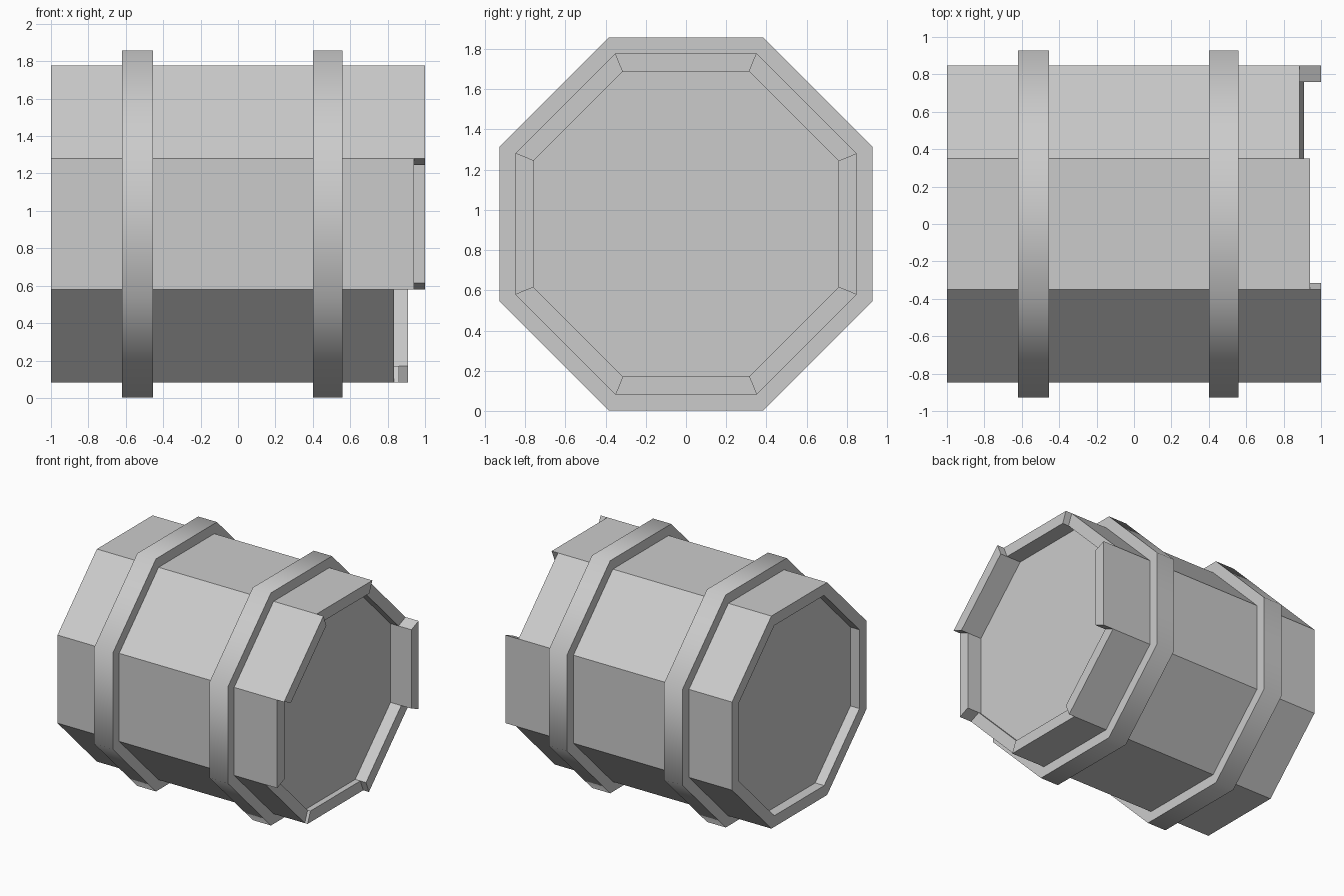
import bpy, bmesh, math

if "Cube" in bpy.data.objects:
    bpy.data.objects.remove(bpy.data.objects["Cube"])

CZ = 0.93                      # height of the barrel axis
OUT, INN, HOOP = 0.848, 0.759, 0.928   # apothems
STEP = math.pi / 4


def corner(x, apothem, i):
    """Octagon corner i, counted from the top towards the front."""
    r, t = apothem / math.cos(STEP / 2), (i - 0.5) * STEP
    return (x, -r * math.sin(t), CZ + r * math.cos(t))


def finish(name, bm):
    bmesh.ops.recalc_face_normals(bm, faces=bm.faces)
    me = bpy.data.meshes.new(name)
    bm.to_mesh(me)
    bm.free()
    ob = bpy.data.objects.new(name, me)
    bpy.context.collection.objects.link(ob)
    return ob


def prism(name, a, b):
    """Closed solid between two matching end loops."""
    bm = bmesh.new()
    va, vb = [bm.verts.new(p) for p in a], [bm.verts.new(p) for p in b]
    n = len(va)
    bm.faces.new(va)
    bm.faces.new(vb)
    for i in range(n):
        j = (i + 1) % n
        bm.faces.new((va[i], va[j], vb[j], vb[i]))
    return finish(name, bm)


# Staves: flush at the left end, broken to different lengths at the right
ends = {"top": 0.94, "front_upper": 1.0, "front": 0.94, "front_lower": 0.835,
        "bottom": 0.86, "back_lower": 0.91, "back": 1.0, "back_upper": 0.885}
for i, (side, x_end) in enumerate(ends.items()):
    def section(x):
        return [corner(x, OUT, i), corner(x, OUT, i + 1),
                corner(x, INN, i + 1), corner(x, INN, i)]
    prism("stave_" + side, section(-1.0), section(x_end))

# Recessed lids at both ends
for name, x0, x1 in (("left_lid", -0.92, -0.84), ("right_lid", 0.735, 0.815)):
    prism(name, *[[corner(x, INN + 0.005, i) for i in range(8)] for x in (x0, x1)])

# Hoops: octagonal rings, smooth around the outside with sharp rims
for name, x0, x1 in (("left_hoop", -0.62, -0.455), ("right_hoop", 0.40, 0.56)):
    bm = bmesh.new()
    profile = [(x0, HOOP), (x1, HOOP), (x1, 0.82), (x0, 0.82)]
    rings = [[bm.verts.new(corner(x, a, i)) for x, a in profile] for i in range(8)]
    for i in range(8):
        p, q = rings[i], rings[(i + 1) % 8]
        for k in range(4):
            m = (k + 1) % 4
            bm.faces.new((p[k], p[m], q[m], q[k]))
    hoop = finish(name, bm)
    bpy.ops.object.select_all(action='DESELECT')
    hoop.select_set(True)
    bpy.context.view_layer.objects.active = hoop
    bpy.ops.object.shade_smooth_by_angle(angle=math.radians(60))
